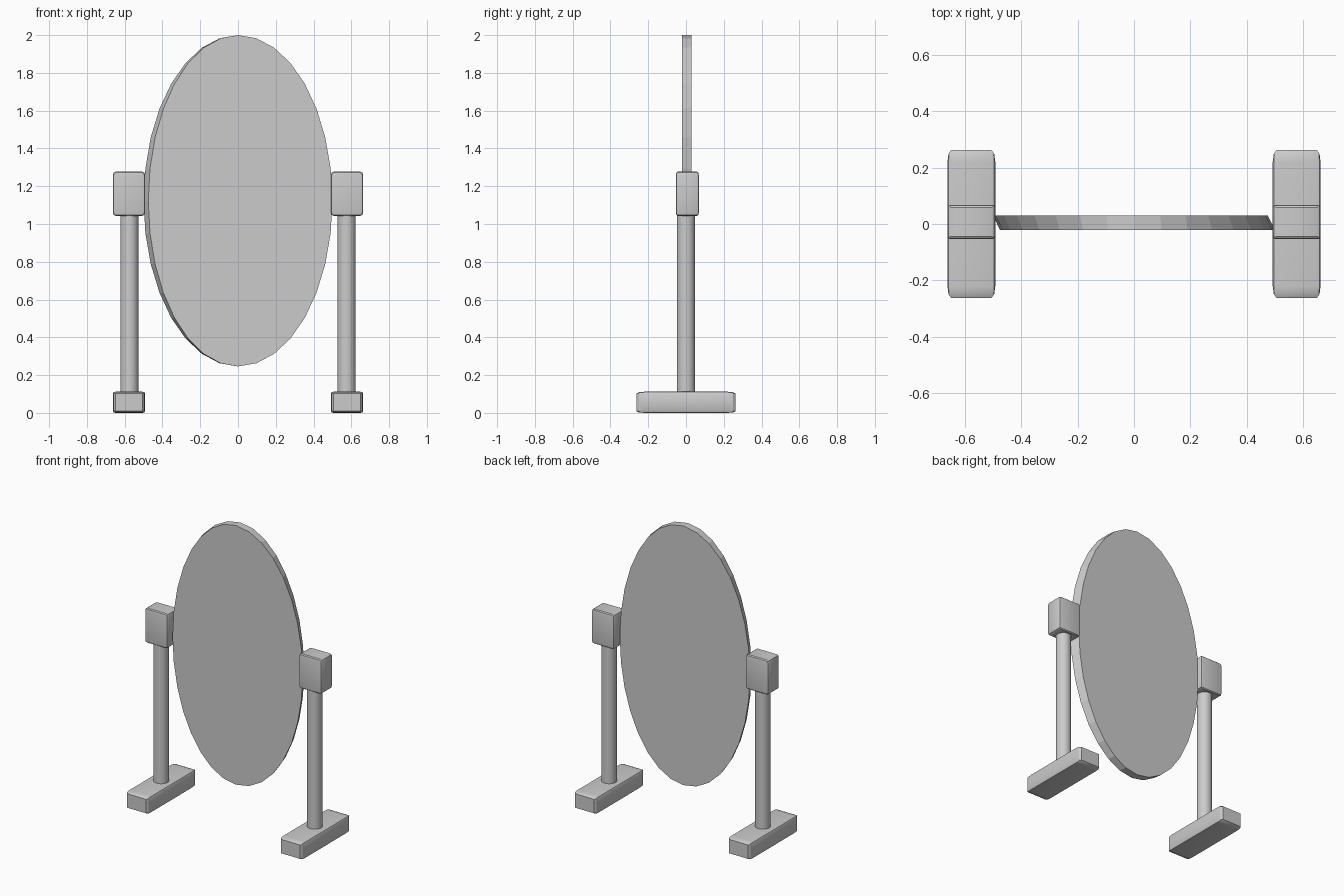
import bpy, bmesh, math
from mathutils import Matrix, Vector

if "Cube" in bpy.data.objects:
    bpy.data.objects.remove(bpy.data.objects["Cube"])


def make_object(name, bm, angle=None):
    bmesh.ops.recalc_face_normals(bm, faces=bm.faces)
    mesh = bpy.data.meshes.new(name)
    bm.to_mesh(mesh)
    bm.free()
    obj = bpy.data.objects.new(name, mesh)
    bpy.context.collection.objects.link(obj)
    if angle:
        bpy.ops.object.select_all(action='DESELECT')
        obj.select_set(True)
        bpy.context.view_layer.objects.active = obj
        bpy.ops.object.shade_smooth_by_angle(angle=math.radians(angle))
    return obj


def soft_block(name, lo, hi):
    # bevel a unit cube first, so the rounding stretches with the block
    lo, hi = Vector(lo), Vector(hi)
    bm = bmesh.new()
    bmesh.ops.create_cube(bm, size=1)
    bmesh.ops.bevel(bm, geom=bm.edges[:], offset=0.08, segments=2,
                    profile=0.5, affect='EDGES')
    bmesh.ops.transform(bm, verts=bm.verts, matrix=Matrix.Translation((lo + hi) / 2)
                        @ Matrix.Diagonal((*(hi - lo), 1)))
    return make_object(name, bm, 30)


def pole(name, x, z0, z1, radius):
    bm = bmesh.new()
    bmesh.ops.create_cone(bm, cap_ends=True, segments=32, radius1=radius,
                          radius2=radius, depth=z1 - z0,
                          matrix=Matrix.Translation((x, 0, (z0 + z1) / 2)))
    return make_object(name, bm, 30)


# Oval mirror: each face is slightly narrower on one side, slanting the rim
bm = bmesh.new()
rings = []
for y, left, right in ((-0.022, 0.475, 0.5), (0.03, 0.5, 0.475)):
    ring = []
    for i in range(32):
        a = math.tau * i / 32
        s = math.sin(a)
        ring.append(bm.verts.new((s * (right if s > 0 else left), y,
                                  1.123 + 0.877 * math.cos(a))))
    rings.append(ring)
    bm.faces.new(ring)
for i in range(32):
    j = (i + 1) % 32
    bm.faces.new((rings[0][i], rings[0][j], rings[1][j], rings[1][i]))
make_object("oval_mirror", bm)

# Stand: foot, post and pivot block on each side
for side, s in (("left", -1), ("right", 1)):
    xa, xb = sorted((s * 0.492, s * 0.662))
    soft_block(side + "_foot", (xa, -0.262, 0), (xb, 0.262, 0.112))
    pole(side + "_post", s * 0.575, 0.09, 1.07, 0.048)
    soft_block(side + "_pivot_block", (xa, -0.054, 1.043), (xb, 0.068, 1.277))
